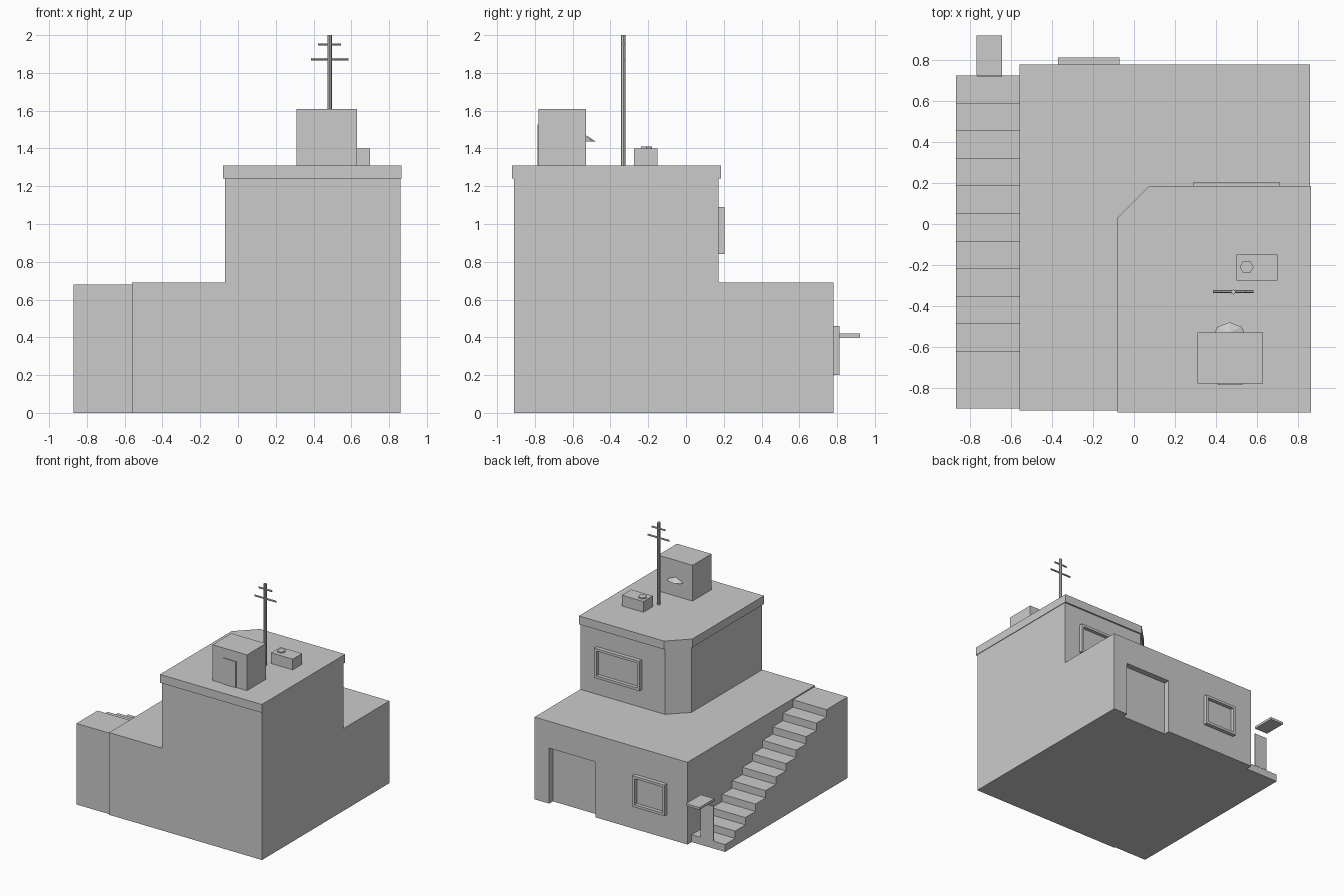
import bpy, bmesh, math

if "Cube" in bpy.data.objects:
    bpy.data.objects.remove(bpy.data.objects["Cube"])

grey = bpy.data.materials.new("plaster_grey")
grey.diffuse_color = (0.6, 0.6, 0.6, 1)
grey.use_nodes = True
grey.node_tree.nodes["Principled BSDF"].inputs["Base Color"].default_value = grey.diffuse_color


def finish(name, bm):
    bmesh.ops.recalc_face_normals(bm, faces=bm.faces)
    me = bpy.data.meshes.new(name)
    bm.to_mesh(me)
    bm.free()
    me.materials.append(grey)
    ob = bpy.data.objects.new(name, me)
    bpy.context.collection.objects.link(ob)
    return ob


def extrude(name, pts, vec):
    """Solid made by sweeping a flat outline along vec."""
    bm = bmesh.new()
    face = bm.faces.new([bm.verts.new(p) for p in pts])
    res = bmesh.ops.extrude_face_region(bm, geom=[face], use_keep_orig=True)
    verts = [g for g in res["geom"] if isinstance(g, bmesh.types.BMVert)]
    bmesh.ops.translate(bm, verts=verts, vec=vec)
    return finish(name, bm)


def prism(name, outline, z0, z1):
    return extrude(name, [(x, y, z0) for x, y in outline], (0, 0, z1 - z0))


def box(name, x0, x1, y0, y1, z0, z1):
    return prism(name, [(x0, y0), (x1, y0), (x1, y1), (x0, y1)], z0, z1)


def rod(name, p, radius, length, axis="Z", sides=6):
    """Thin cylinder starting at p and running along one axis."""
    pts = []
    for i in range(sides):
        a = 2 * math.pi * i / sides
        u, v = radius * math.cos(a), radius * math.sin(a)
        off = (u, v, 0) if axis == "Z" else (0, u, v)
        pts.append([c + o for c, o in zip(p, off)])
    return extrude(name, pts, (0, 0, length) if axis == "Z" else (length, 0, 0))


def window(name, x0, x1, z0, z1, wall, depth=0.033, rim=0.03):
    """Raised frame on a back wall with a sunken pane."""
    bm = bmesh.new()
    y = wall + depth
    front = bm.faces.new([bm.verts.new(p) for p in
                          ((x0, y, z0), (x0, y, z1), (x1, y, z1), (x1, y, z0))])
    rim_edges = list(front.edges)
    ext = bmesh.ops.extrude_edge_only(bm, edges=rim_edges)
    for v in ext["geom"]:
        if isinstance(v, bmesh.types.BMVert):
            v.co.y = wall - 0.01
    bmesh.ops.inset_individual(bm, faces=[front], thickness=rim)
    # push the pane in through a vertical reveal
    pane = bmesh.ops.extrude_discrete_faces(bm, faces=[front])["faces"][0]
    for v in pane.verts:
        v.co.y = wall + 0.003
    bmesh.ops.holes_fill(bm, edges=[e for e in bm.edges if e.is_boundary], sides=4)
    return finish(name, bm)


def chamfered(x0, x1, y0, y1, cut):
    return [(x0, y0), (x1, y0), (x1, y1), (x0 + cut, y1), (x0, y1 - cut)]


# ground floor with a recessed back doorway
ground = box("ground_floor", -0.56, 0.86, -0.91, 0.78, 0, 0.69)
cutter = box("doorway_cutter", 0.295, 0.725, 0.73, 0.9, -0.1, 0.465)
cutter.hide_render = True
cutter.hide_viewport = True
cut = ground.modifiers.new("doorway", "BOOLEAN")
cut.operation = "DIFFERENCE"
cut.solver = "EXACT"
cut.object = cutter

# upper floor and roof slab share a chamfered corner
prism("upper_floor", chamfered(-0.07, 0.86, -0.91, 0.172, 0.145), 0.69, 1.24)
prism("roof_slab", chamfered(-0.08, 0.865, -0.92, 0.185, 0.155), 1.24, 1.31)

# windows on the two back walls
window("lower_window", -0.37, -0.07, 0.2, 0.46, 0.78)
window("upper_window", 0.29, 0.71, 0.84, 1.09, 0.172)

# solid outdoor staircase, climbing toward the front
steps, run, rise = 11, 0.1345, 0.68 / 11
profile = [(-0.9, 0)]
profile.append((0.725, 0))
for i in range(steps):
    y = 0.725 - i * run
    profile.append((y, (i + 1) * rise))
    profile.append((y - run if i < steps - 1 else -0.9, (i + 1) * rise))
extrude("staircase", [(-0.87, y, z) for y, z in profile], (0.31, 0, 0))

# small stand at the foot of the stairs
box("stand_panel", -0.765, -0.645, 0.719, 0.727, rise, 0.355)
box("stand_top", -0.77, -0.645, 0.725, 0.92, 0.4, 0.42)

# rooftop hut with a thin door
box("roof_hut", 0.31, 0.63, -0.78, -0.53, 1.31, 1.61)
box("hut_door", 0.41, 0.53, -0.787, -0.78, 1.31, 1.528)

# half cone hood behind the hut
bm = bmesh.new()
apex = bm.verts.new((0.467, -0.53, 1.47))
arc = [bm.verts.new((0.467 + x, -0.53 + y, 1.438)) for x, y in
       ((-0.072, 0), (-0.06, 0.027), (0, 0.05), (0.06, 0.027), (0.072, 0))]
for a, b in zip(arc, arc[1:] + arc[:1]):
    bm.faces.new((apex, a, b))
bm.faces.new(arc)
finish("hut_hood", bm)

# rooftop vent box and cap
box("vent_box", 0.5, 0.7, -0.275, -0.15, 1.31, 1.4)
rod("vent_cap", (0.55, -0.21, 1.395), 0.034, 0.015)

# antenna mast with two crossbars
rod("antenna_mast", (0.485, -0.332, 1.31), 0.012, 0.69, sides=8)
for name, half, z in (("antenna_upper_bar", 0.061, 1.95),
                      ("antenna_lower_bar", 0.099, 1.872)):
    rod(name, (0.485 - half, -0.329, z), 0.007, 2 * half, axis="X")
